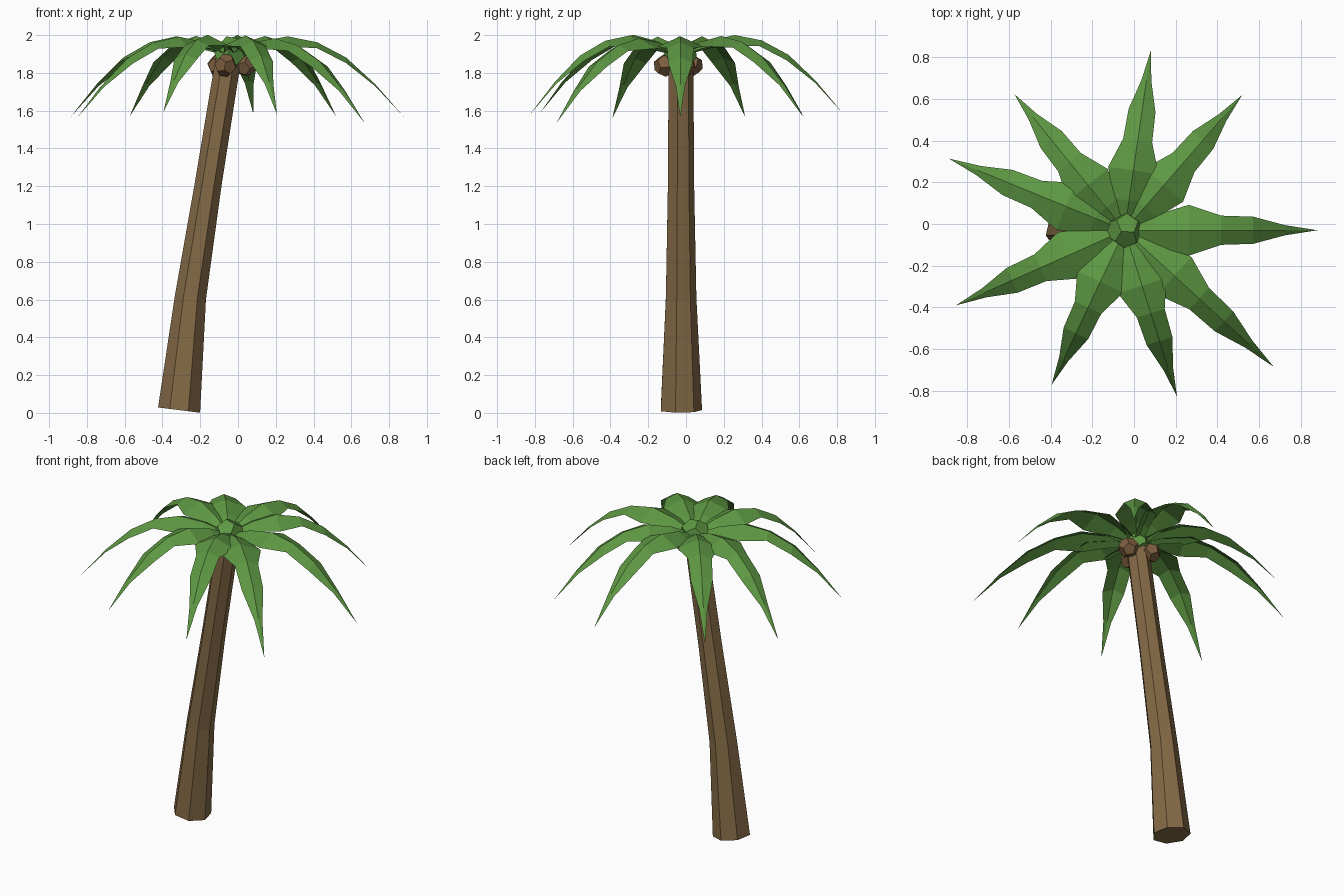
import bpy, bmesh, math
from mathutils import Vector, Matrix

if "Cube" in bpy.data.objects:
    bpy.data.objects.remove(bpy.data.objects["Cube"])

def material(name, rgb):
    m = bpy.data.materials.new(name)
    m.diffuse_color = (*rgb, 1)
    m.use_nodes = True
    m.node_tree.nodes["Principled BSDF"].inputs["Base Color"].default_value = m.diffuse_color
    return m

LEAF = material("leaf green", (0.11, 0.31, 0.055))
BARK = material("bark brown", (0.235, 0.145, 0.062))
NUT = material("coconut brown", (0.20, 0.11, 0.05))

def finish(name, bm, mat):
    me = bpy.data.meshes.new(name)
    bm.to_mesh(me)
    bm.free()
    me.materials.append(mat)
    ob = bpy.data.objects.new(name, me)
    bpy.context.collection.objects.link(ob)
    return ob

# Trunk: seven-sided rings swept along a leaning path (x, z, radius, tilt)
def trunk():
    bm = bmesh.new()
    path = [(-0.312, 0.015, 0.115, 0.125), (-0.252, 0.61, 0.085, 0.125),
            (-0.158, 1.21, 0.073, 0.155), (-0.05, 1.88, 0.069, 0.15)]
    rings = []
    for x, z, r, tilt in path:
        rot = Matrix.Rotation(tilt, 3, 'Y')
        ring = []
        for i in range(7):
            a = math.pi / 2 + i * math.tau / 7
            p = rot @ Vector((r * math.cos(a), r * math.sin(a), 0))
            ring.append(bm.verts.new(p + Vector((x, -0.03, z))))
        rings.append(ring)
    for lo, hi in zip(rings, rings[1:]):
        for i in range(7):
            j = (i + 1) % 7
            bm.faces.new((lo[i], lo[j], hi[j], hi[i]))
    bm.faces.new(rings[0][::-1])
    bm.faces.new(rings[-1])
    finish("trunk", bm, BARK)

# Twelve-faced ball: dual of an icosahedron
def ball(name, centre, r, mat, turn):
    ico = bmesh.new()
    bmesh.ops.create_icosphere(ico, subdivisions=1, radius=1)
    pts = [f.calc_center_median().normalized() * r for f in ico.faces]
    ico.free()
    bm = bmesh.new()
    for p in pts:
        bm.verts.new(p)
    bmesh.ops.convex_hull(bm, input=bm.verts[:])
    bmesh.ops.dissolve_limit(bm, angle_limit=0.05, verts=bm.verts[:], edges=bm.edges[:])
    bmesh.ops.recalc_face_normals(bm, faces=bm.faces[:])
    ob = finish(name, bm, mat)
    ob.location = centre
    ob.rotation_euler = turn

# Frond: drooping ridge with jagged half-widths, sides folded down
CENTRE = Vector((-0.045, -0.03, 0))
RIDGE = [1.905, 1.965, 1.995, 1.965, 1.885, 1.745]
HALF = [0.03, 0.075, 0.122, 0.07, 0.065, 0.024]

def frond(name, angle, length, tip_z):
    bm = bmesh.new()
    a = math.radians(angle)
    out = Vector((math.cos(a), math.sin(a), 0))
    side = Vector((-out.y, out.x, 0))
    rows = []
    for i, (z, w) in enumerate(zip(RIDGE, HALF)):
        z += (tip_z - 1.57) * i / 6
        mid = CENTRE + out * (length * i / 6)
        rows.append([bm.verts.new(mid + side * (s * w) + Vector((0, 0, z - abs(s) * w * 0.45)))
                     for s in (-1, 0, 1)])
    tip = bm.verts.new(CENTRE + out * length + Vector((0, 0, tip_z)))
    for r0, r1 in zip(rows, rows[1:]):
        for k in (0, 1):
            bm.faces.new((r0[k], r1[k], r1[k + 1], r0[k + 1]))
    for k in (0, 1):
        bm.faces.new((rows[-1][k], tip, rows[-1][k + 1]))
    finish(name, bm, LEAF)

trunk()

# Nine fronds (angle, length, tip height)
for i, f in enumerate([(0, 0.925, 1.565), (49, 0.86, 1.57), (81.7, 0.87, 1.585),
                       (129, 0.84, 1.57), (157.8, 0.91, 1.565), (204, 0.885, 1.56),
                       (244.7, 0.82, 1.59), (287.5, 0.835, 1.58), (317.5, 0.97, 1.535)]):
    frond(f"frond_{i + 1}", *f)

# Crown bud, and three coconuts around the trunk top
ball("crown_bud", (-0.045, -0.03, 1.905), 0.09, LEAF, (math.radians(37.4), 0, 0.2))
for i in range(3):
    a = math.radians(15 + 120 * i)
    ball(f"coconut_{i + 1}", (-0.045 + 0.083 * math.cos(a), -0.03 + 0.083 * math.sin(a), 1.84),
         0.062, NUT, (0.4 * i, 0.3, a))
